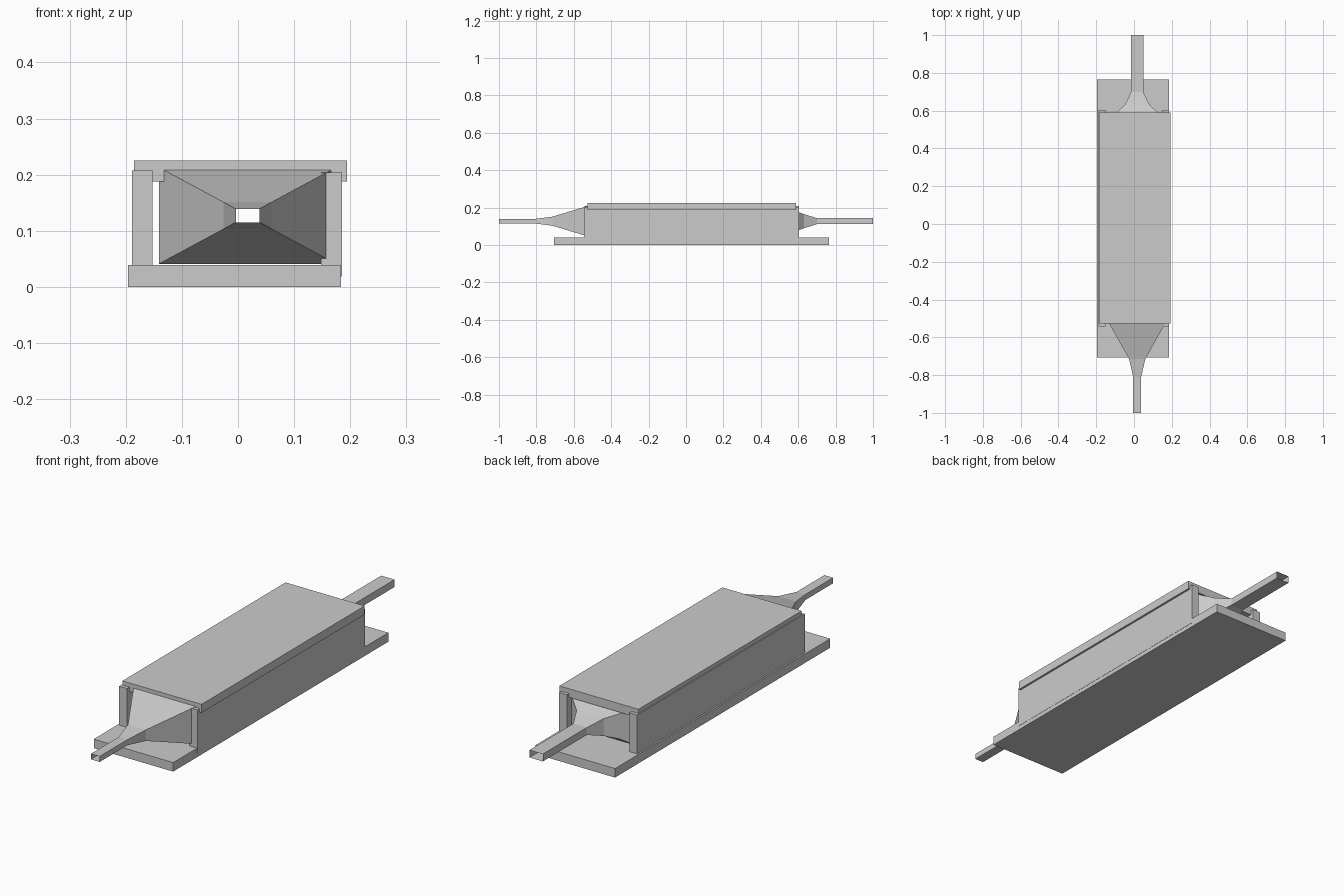
import bpy

if "Cube" in bpy.data.objects:
    bpy.data.objects.remove(bpy.data.objects["Cube"])


def make_object(name, verts, faces):
    mesh = bpy.data.meshes.new(name)
    mesh.from_pydata(verts, [], faces)
    mesh.update()
    obj = bpy.data.objects.new(name, mesh)
    bpy.context.collection.objects.link(obj)
    return obj


def slab(name, x0, x1, y0, y1, z0, z1):
    verts = [(x, y, z) for x in (x0, x1) for y in (y0, y1) for z in (z0, z1)]
    faces = [(0, 1, 3, 2), (4, 6, 7, 5), (0, 4, 5, 1),
             (2, 3, 7, 6), (0, 2, 6, 4), (1, 5, 7, 3)]
    return make_object(name, verts, faces)


def loft_duct(name, cx, cz, sections):
    """Open rectangular duct through (y, half width, half height) sections."""
    verts, faces = [], []
    for y, w, h in sections:
        verts += [(cx - w, y, cz - h), (cx + w, y, cz - h),
                  (cx + w, y, cz + h), (cx - w, y, cz + h)]
    for s in range(len(sections) - 1):
        a, b = s * 4, s * 4 + 4
        for i in range(4):
            j = (i + 1) % 4
            faces.append((a + i, b + i, b + j, a + j))
    return make_object(name, verts, faces)


# Outer casing: floor, lid and two side boards, slightly offset from each other
slab("base_board", -0.196, 0.184, -0.706, 0.765, 0.0, 0.039)
slab("lid_board", -0.185, 0.194, -0.526, 0.589, 0.188, 0.225)
slab("left_board", -0.189, -0.152, -0.542, 0.604, 0.021, 0.207)
slab("right_board", 0.148, 0.185, -0.542, 0.603, 0.018, 0.204)

# Inner duct: front pipe and funnel, chamber, back funnel and pipe
loft_duct("inner_duct", 0.017, 0.127, [
    (-1.0, 0.021, 0.012),
    (-0.81, 0.021, 0.012),
    (-0.715, 0.043, 0.024),
    (-0.51, 0.158, 0.086),
    (0.545, 0.158, 0.086),
    (0.59, 0.110, 0.054),
    (0.63, 0.066, 0.038),
    (0.70, 0.032, 0.016),
    (1.0, 0.032, 0.016),
])
